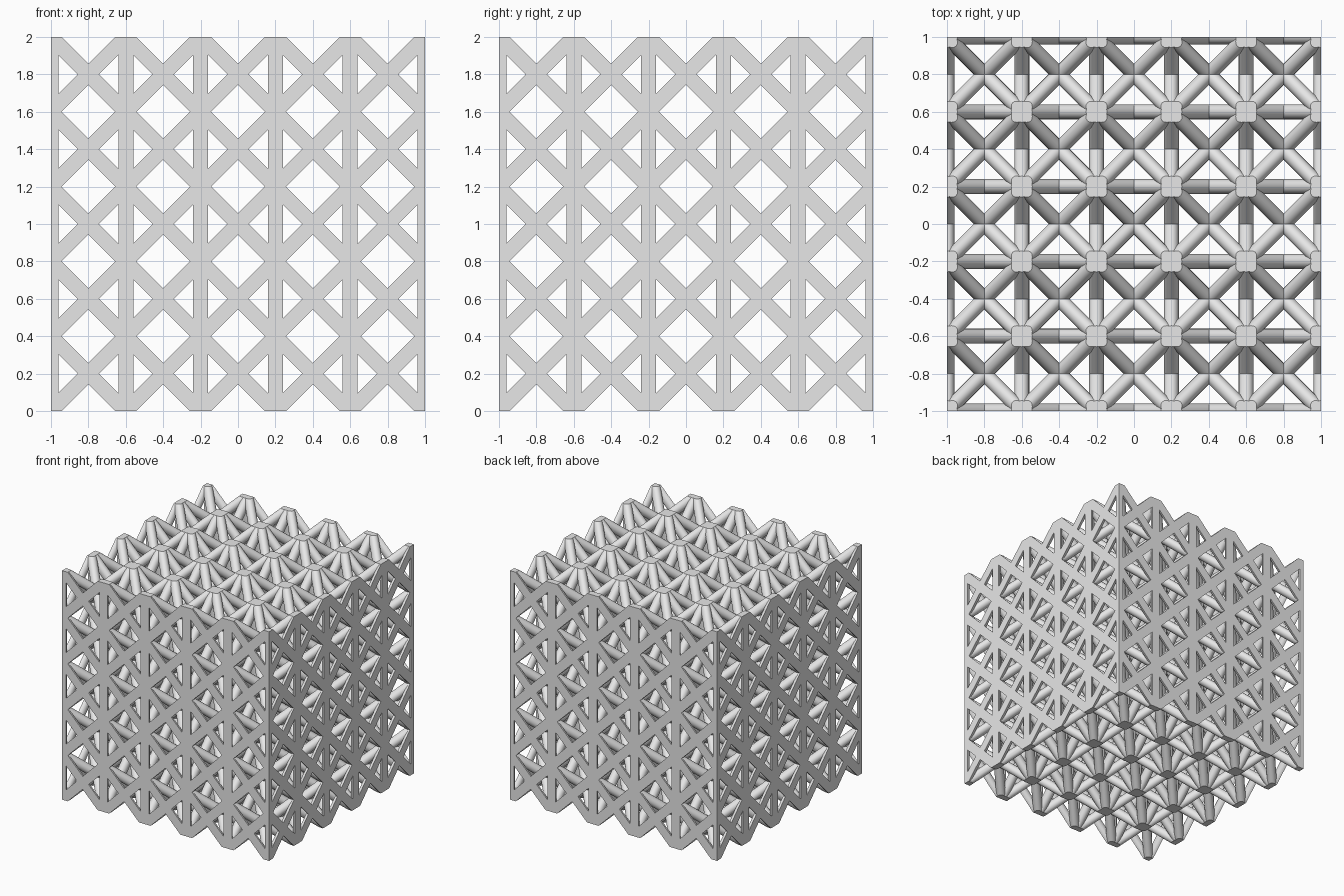
import bpy
import bmesh
from itertools import product
from mathutils import Vector, Matrix

cube = bpy.data.objects.get("Cube")
if cube:
    bpy.data.objects.remove(cube, do_unlink=True)

CELLS = 5
PITCH = 2 / CELLS
RADIUS = 0.04
SIDES = 20
OVERRUN = 0.15

grey = bpy.data.materials.new("light_grey")
grey.use_nodes = True
colour = (0.8, 0.8, 0.8, 1)
grey.diffuse_color = colour
grey.node_tree.nodes["Principled BSDF"].inputs["Base Color"].default_value = colour


def node_point(index):
    return Vector((index[0] * PITCH - 1, index[1] * PITCH - 1, index[2] * PITCH))


def inside(index):
    return all(0 <= i <= CELLS for i in index)


def add_strut(bm, start, end):
    """Round bar through two points, overrunning both so it can be trimmed."""
    axis = end - start
    turn = axis.to_track_quat("Z", "Y").to_matrix().to_4x4()
    place = Matrix.Translation((start + end) / 2) @ turn
    bmesh.ops.create_cone(bm, cap_ends=True, segments=SIDES,
                          radius1=RADIUS, radius2=RADIUS,
                          depth=axis.length + 2 * OVERRUN, matrix=place)


def trim(bm):
    """Cut the bars flat at the six sides of the block and close the cuts."""
    centre = Vector((0, 0, 1))
    for axis, sign in product(range(3), (-1, 1)):
        normal = Vector((0, 0, 0))
        normal[axis] = sign
        bmesh.ops.bisect_plane(bm, geom=bm.verts[:] + bm.edges[:] + bm.faces[:],
                               dist=1e-5, plane_co=centre + normal,
                               plane_no=normal, clear_outer=True)
        rim = [e for e in bm.edges if e.is_boundary]
        bmesh.ops.holes_fill(bm, edges=rim, sides=0)


def build_struts(name, directions):
    """Every full-length lattice line that runs in the given directions."""
    bm = bmesh.new()
    for step in directions:
        for first in product(range(CELLS + 1), repeat=3):
            before = [a - b for a, b in zip(first, step)]
            if inside(before):
                continue
            last = list(first)
            while inside([a + b for a, b in zip(last, step)]):
                last = [a + b for a, b in zip(last, step)]
            if last != list(first):
                add_strut(bm, node_point(first), node_point(last))
    trim(bm)
    bmesh.ops.recalc_face_normals(bm, faces=bm.faces[:])
    mesh = bpy.data.meshes.new(name)
    bm.to_mesh(mesh)
    bm.free()
    mesh.materials.append(grey)
    obj = bpy.data.objects.new(name, mesh)
    bpy.context.collection.objects.link(obj)
    bpy.ops.object.select_all(action="DESELECT")
    obj.select_set(True)
    bpy.context.view_layer.objects.active = obj
    bpy.ops.object.shade_smooth_by_angle(angle=0.4)


# Upright posts, diagonals in the upright cell walls, diagonals through cells
build_struts("upright_posts", [(0, 0, 1)])
build_struts("wall_diagonals_across", [(1, 0, 1), (-1, 0, 1)])
build_struts("wall_diagonals_deep", [(0, 1, 1), (0, -1, 1)])
build_struts("cell_diagonals", list(product((-1, 1), (-1, 1), (1,))))
